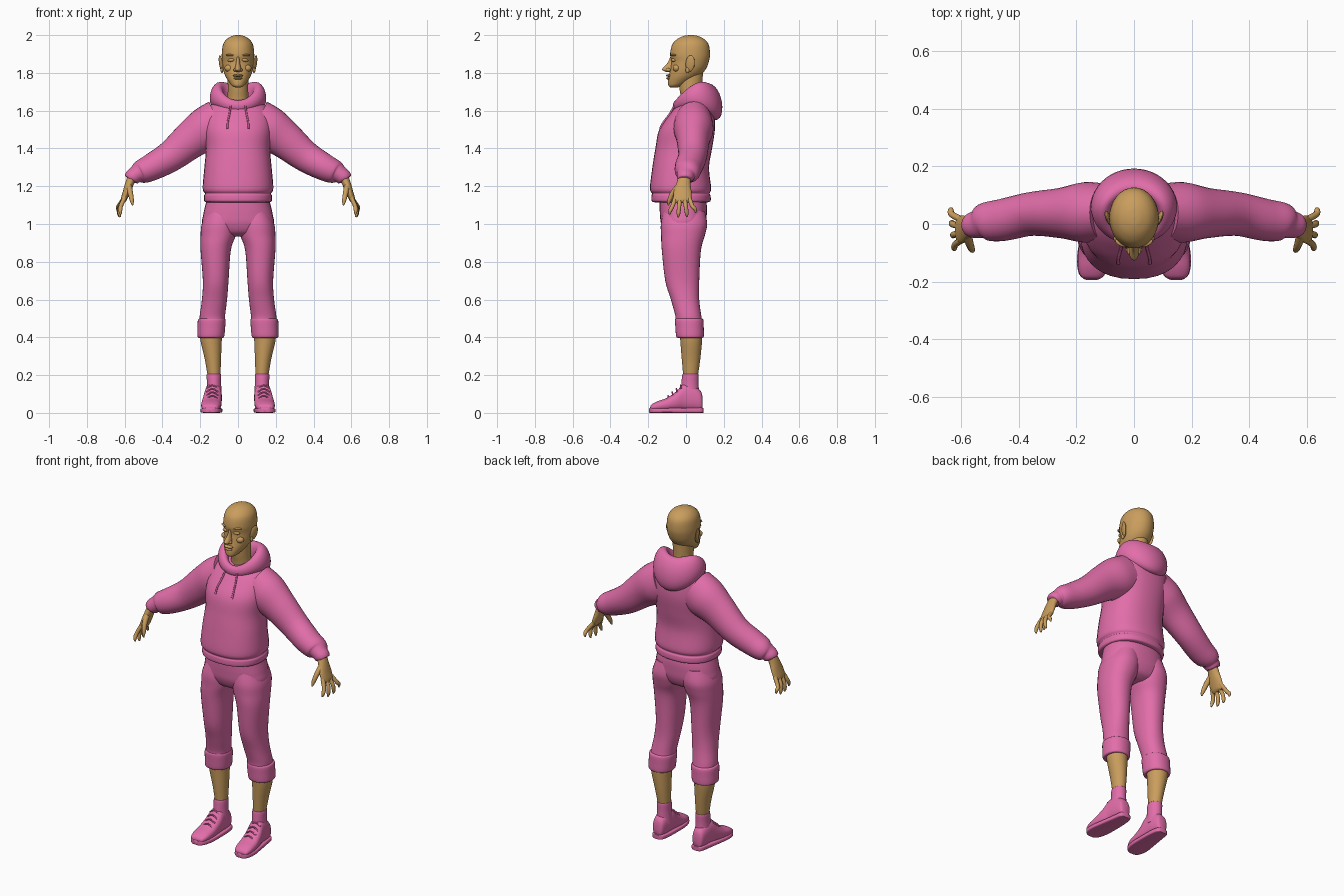
import bpy, bmesh, math
from mathutils import Vector, Matrix, Euler

default_cube = bpy.data.objects.get("Cube")
if default_cube:
    bpy.data.objects.remove(default_cube, do_unlink=True)


def make_material(name, colour):
    material = bpy.data.materials.new(name)
    material.use_nodes = True
    material.diffuse_color = colour
    material.node_tree.nodes["Principled BSDF"].inputs["Base Color"].default_value = colour
    return material


pink = make_material("pink cloth", (.76, .155, .40, 1))
tan = make_material("tan skin", (.59, .34, .11, 1))


def finish(name, bm, material, mirror):
    """Turn a bmesh into a smooth shaded object, mirrored in x if asked."""
    bmesh.ops.recalc_face_normals(bm, faces=bm.faces[:])
    mesh = bpy.data.meshes.new(name)
    bm.to_mesh(mesh)
    bm.free()
    mesh.materials.append(material)
    obj = bpy.data.objects.new(name, mesh)
    bpy.context.collection.objects.link(obj)
    if mirror:
        modifier = obj.modifiers.new("Mirror", "MIRROR")
        modifier.use_mirror_merge = False
    bpy.ops.object.select_all(action="DESELECT")
    obj.select_set(True)
    bpy.context.view_layer.objects.active = obj
    bpy.ops.object.shade_smooth_by_angle(angle=math.radians(60))
    return obj


def skin_rings(name, rings, material, mirror=False, closed=False):
    """Bridge rings of points, capping the ends unless the loop is closed."""
    bm = bmesh.new()
    loops = [[bm.verts.new(point) for point in ring] for ring in rings]
    count = len(loops[0])
    pairs = list(zip(loops, loops[1:]))
    if closed:
        pairs.append((loops[-1], loops[0]))
    else:
        bm.faces.new(loops[0])
        bm.faces.new(loops[-1])
    for low, high in pairs:
        for i in range(count):
            j = (i + 1) % count
            bm.faces.new((low[i], low[j], high[j], high[i]))
    return finish(name, bm, material, mirror)


def spline(rows, steps):
    """Pass a smooth curve through rows of numbers."""
    rows = [Vector(row) for row in rows]
    padded = [rows[0]] + rows + [rows[-1]]
    result = []
    for a, b, c, d in zip(padded, padded[1:], padded[2:], padded[3:]):
        for step in range(steps):
            t = step / steps
            result.append(b + (c - a) * (t / 2) + (a * 2 - b * 5 + c * 4 - d) * (t * t / 2)
                          + (b * 3 - a - c * 3 + d) * (t ** 3 / 2))
    return result + [rows[-1]]


def oval(centre, u, v, power=2.0, count=32):
    points = []
    for i in range(count):
        angle = math.tau * i / count
        c, s = math.cos(angle), math.sin(angle)
        points.append(centre + u * math.copysign(abs(c) ** (2 / power), c)
                      + v * math.copysign(abs(s) ** (2 / power), s))
    return points


def stack(name, rows, material, mirror=False, power=2.0, steps=5, axis="z"):
    """Loft ovals from rows of (level, x min, x max, low, high) along z or y."""
    rings = []
    for level, left, right, low, high in spline(rows, steps):
        mid, half = (low + high) / 2, (high - low) / 2
        x, u = (left + right) / 2, Vector(((right - left) / 2, 0, 0))
        if axis == "z":
            rings.append(oval(Vector((x, mid, level)), u, Vector((0, half, 0)), power))
        else:
            rings.append(oval(Vector((x, level, mid)), u, Vector((0, 0, half)), power))
    return skin_rings(name, rings, material, mirror)


def stack_centred(name, rows, material, power=2.0):
    """Loft symmetric ovals from rows of (z, half width, front, back)."""
    return stack(name, [(z, -w, w, f, b) for z, w, f, b in rows], material, power=power)


def tube(name, rows, material, mirror=False, steps=5, count=24):
    """Loft along a path of (x, y, z, radius, radius in y)."""
    path = spline(rows, steps)
    rings = []
    for i, row in enumerate(path):
        ahead, behind = path[min(i + 1, len(path) - 1)], path[max(i - 1, 0)]
        along = Vector((ahead - behind)[:3]).normalized()
        side = Vector((0, 1, 0))
        side = (side - along * side.dot(along)).normalized()
        rings.append(oval(Vector(row[:3]), side * row[4], along.cross(side) * row[3], count=count))
    return skin_rings(name, rings, material, mirror)


def ball(name, place, size, material, mirror=False, turn=(0, 0, 0)):
    bm = bmesh.new()
    matrix = Matrix.LocRotScale(Vector(place), Euler(turn), Vector(size))
    bmesh.ops.create_uvsphere(bm, u_segments=20, v_segments=12, radius=1, matrix=matrix)
    return finish(name, bm, material, mirror)


# Head and neck
stack_centred("head", [
    (1.722, .012, -.08, -.045), (1.732, .032, -.093, -.02), (1.755, .05, -.095, .03),
    (1.785, .068, -.09, .075), (1.82, .079, -.083, .105), (1.86, .084, -.078, .121),
    (1.9, .086, -.084, .127), (1.95, .079, -.073, .12), (1.98, .058, -.045, .095),
    (1.996, .028, -.01, .06), (2, .005, .02, .03)], tan)
stack_centred("neck", [(1.58, .062, -.02, .09), (1.66, .056, -.025, .085),
                       (1.72, .054, -.035, .085), (1.8, .056, -.04, .09)], tan)

# Face
stack_centred("nose", [(1.885, .008, -.083, -.05), (1.85, .011, -.1, -.05),
                       (1.824, .017, -.124, -.05), (1.814, .018, -.124, -.05),
                       (1.806, .012, -.108, -.05)], tan)
ball("nostrils", (.015, -.094, 1.816), (.009, .013, .009), tan, True)
ball("upper_lip", (0, -.09, 1.786), (.028, .017, .007), tan)
ball("lower_lip", (0, -.089, 1.771), (.023, .016, .007), tan)
ball("eyelids", (.036, -.066, 1.868), (.02, .012, .009), tan, True, (0, .1, .25))
ball("brows", (.038, -.065, 1.894), (.028, .014, .006), tan, True, (0, 0, .3))
ball("cheeks", (.045, -.05, 1.825), (.026, .02, .02), tan, True)
ball("ears", (.09, .022, 1.85), (.008, .025, .044), tan, True, (-.15, .12, -.3))
ball("ear_lobes", (.085, .008, 1.815), (.007, .011, .016), tan, True)

# Hooded top with a ribbed waistband
stack_centred("hoodie_body", [
    (1.115, .165, -.165, .115), (1.122, .179, -.182, .13), (1.15, .18, -.183, .13),
    (1.162, .175, -.18, .125), (1.19, .187, -.191, .133), (1.3, .178, -.178, .122),
    (1.4, .17, -.162, .138), (1.5, .18, -.142, .153), (1.58, .172, -.088, .15),
    (1.63, .14, -.045, .14), (1.665, .09, -.01, .11)], pink, power=2.3)
tube("sleeves", [
    (.1, .04, 1.535, .125, .1), (.17, .04, 1.5, .118, .105), (.25, .038, 1.445, .1, .088),
    (.355, .035, 1.36, .083, .076), (.455, .014, 1.302, .072, .073), (.515, .008, 1.275, .062, .066),
    (.54, 0, 1.262, .046, .05), (.562, -.004, 1.245, .042, .044), (.57, -.005, 1.235, .034, .036)],
    pink, True, count=32)

# Hood lying around the neck, deepest at the back
hood_rings = []
for i in range(48):
    angle = math.tau * i / 48
    outward = Vector((math.sin(angle), math.cos(angle), 0))
    rear = (1 + math.cos(angle)) / 2
    centre = Vector((.113 * outward.x, .047 + .095 * outward.y, 1.625 + .2 * rear - .18 * rear ** 2))
    lean = Vector((0, 0, .03 + .065 * rear)) - outward * .015 * rear
    hood_rings.append(oval(centre, outward * (.022 + .026 * rear), lean, count=24))
skin_rings("hood", hood_rings, pink, closed=True)
tube("drawstrings", [(.035, -.05, 1.65, .005, .005), (.045, -.085, 1.585, .005, .005),
                     (.054, -.119, 1.54, .005, .005), (.055, -.136, 1.505, .006, .006)],
     pink, True, count=10)

# Hands
tube("palms", [(.545, 0, 1.28, .026, .03), (.572, -.012, 1.22, .023, .036),
               (.592, -.018, 1.165, .019, .048), (.607, -.02, 1.125, .015, .046),
               (.61, -.02, 1.112, .006, .038)], tan, True)
finger_names = ["index_fingers", "middle_fingers", "ring_fingers", "little_fingers"]
for i, name in enumerate(finger_names):
    y = -.056 + .024 * i
    spread = (i - 1.4) * .011
    tip = (1.05, 1.036, 1.038, 1.06)[i]
    x = .004 * i
    tube(name, [(.6, y, 1.14, .012, .012), (.62 + x, y + spread, 1.095, .011, .011),
                (.623 + x, y + spread * 1.8, tip + .02, .01, .01),
                (.62 + x, y + spread * 2, tip, .004, .004)], tan, True, count=12)
tube("thumbs", [(.578, -.035, 1.205, .016, .016), (.57, -.068, 1.165, .014, .015),
                (.562, -.088, 1.125, .011, .011), (.558, -.095, 1.1, .004, .004)],
     tan, True, count=12)

# Rolled trousers
stack_centred("trouser_hips", [
    (.935, .07, -.07, .05), (.955, .14, -.11, .085), (1, .188, -.132, .105),
    (1.05, .184, -.138, .11), (1.1, .173, -.14, .11), (1.15, .16, -.14, .1)], pink, power=2.3)
stack("trouser_legs", [
    (1.07, .01, .165, -.12, .1), (1, .004, .192, -.133, .112), (.94, .012, .198, -.132, .1),
    (.86, .038, .198, -.128, .079), (.7, .05, .186, -.11, .07), (.6, .058, .191, -.08, .07),
    (.52, .068, .202, -.058, .08), (.49, .07, .203, -.055, .085)], pink, True, 2.2)
stack("trouser_cuffs", [
    (.5, .074, .2, -.05, .08), (.492, .066, .212, -.058, .092), (.45, .068, .214, -.056, .094),
    (.405, .073, .214, -.052, .094), (.397, .082, .205, -.042, .085)], pink, True, 2.2)

# Shins, socks and shoes
stack("shins", [(.45, .08, .203, -.035, .088), (.38, .086, .198, -.03, .085),
                (.28, .09, .175, -.022, .075), (.19, .093, .16, -.014, .062)], tan, True)
stack("socks", [(.205, .093, .16, -.014, .062), (.2, .089, .166, -.02, .067),
                (.15, .089, .165, -.025, .067), (.08, .085, .17, -.03, .07)], pink, True)
stack("shoes", [
    (.088, .11, .15, .02, .08), (.078, .098, .164, .012, .115), (.04, .089, .172, .01, .145),
    (-.01, .086, .178, .01, .155), (-.05, .086, .187, .01, .115), (-.1, .088, .194, .01, .08),
    (-.15, .094, .194, .01, .062), (-.182, .108, .184, .012, .045), (-.19, .13, .162, .018, .03)],
    pink, True, 2.4, axis="y")
stack("shoe_soles", [
    (.092, .11, .15, 0, .026), (.08, .094, .166, 0, .028), (.03, .085, .175, 0, .027),
    (-.05, .083, .188, 0, .026), (-.12, .085, .198, 0, .026), (-.17, .098, .192, 0, .027),
    (-.19, .118, .174, 0, .027), (-.195, .135, .157, .003, .024)], pink, True, 5, axis="y")
for i in range(4):
    y, z = -.025 - .022 * i, .143 - .018 * i
    tube("shoe_laces", [(.105, y, z - .014, .004, .004), (.136, y - .004, z + .003, .004, .004),
                        (.167, y, z - .014, .004, .004)], pink, True, count=8)
